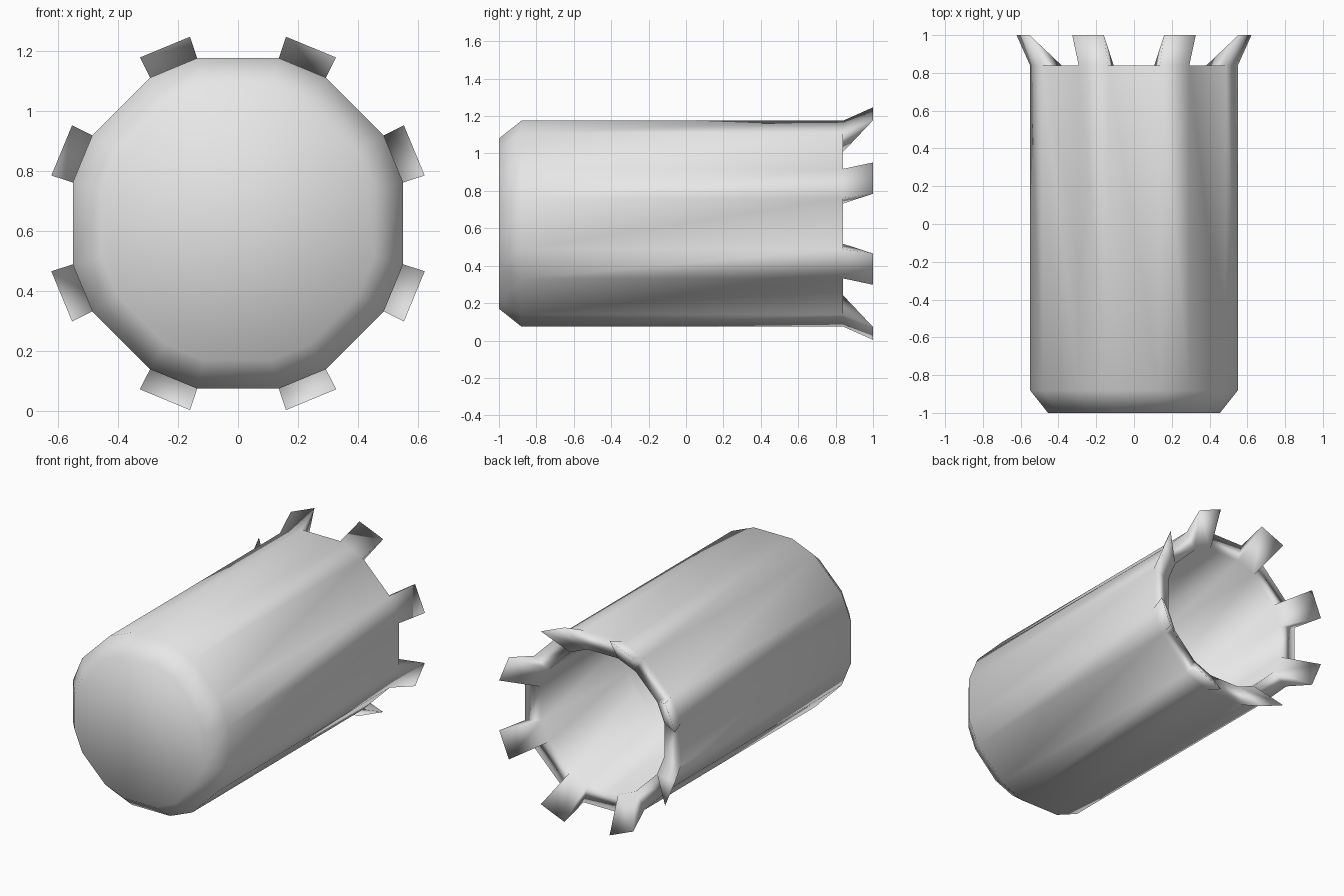
import bpy
import bmesh
from math import radians, cos, sin

if "Cube" in bpy.data.objects:
    bpy.data.objects.remove(bpy.data.objects["Cube"], do_unlink=True)

CENTRE_Z = 0.625
RADIUS = 0.567      # corner radius of the body
HALF_NOTCH = 8.6    # half angle of each narrow side, in degrees
SIDES = 8

grey = bpy.data.materials.new("plain_grey")
grey.use_nodes = True
colour = (0.8, 0.8, 0.8, 1.0)
grey.diffuse_color = colour
grey.node_tree.nodes["Principled BSDF"].inputs["Base Color"].default_value = colour

bm = bmesh.new()


def point(angle, radius, y):
    a = radians(angle)
    return bm.verts.new((radius * cos(a), y, CENTRE_Z + radius * sin(a)))


# Corner angles: an octagon with its corners cut off
angles = []
for k in range(SIDES):
    middle = 22.5 + k * 360 / SIDES
    angles += [middle - HALF_NOTCH, middle + HALF_NOTCH]
count = len(angles)

# Rings: front face, chamfer, back rim, inner lip, cavity floor
profile = [(-1.0, 0.827), (-0.88, 1.0), (0.84, 1.0), (0.84, 0.79), (0.0, 0.74)]
rings = [[point(a, RADIUS * s, y) for a in angles] for y, s in profile]
bm.faces.new(rings[0])
bm.faces.new(rings[-1])

RIM = 2
for level in range(len(rings) - 1):
    outer, inner = rings[level], rings[level + 1]
    for i in range(count):
        j = (i + 1) % count
        a, b, c, d = outer[i], outer[j], inner[j], inner[i]
        if level == RIM and i % 2 == 0:
            # Flared wedge tooth growing from each narrow part of the rim
            tip_a = point(angles[i] + 0.5, 0.642, 1.0)
            tip_b = point(angles[j] - 0.5, 0.642, 1.0)
            bm.faces.new((a, b, tip_b, tip_a))
            bm.faces.new((tip_a, tip_b, c, d))
            bm.faces.new((b, c, tip_b))
            bm.faces.new((d, a, tip_a))
        else:
            bm.faces.new((a, b, c, d))

bmesh.ops.recalc_face_normals(bm, faces=bm.faces[:])
for face in bm.faces:
    face.smooth = True

mesh = bpy.data.meshes.new("toothed_tube")
bm.to_mesh(mesh)
bm.free()
mesh.materials.append(grey)
tube = bpy.data.objects.new("toothed_tube", mesh)
bpy.context.collection.objects.link(tube)
